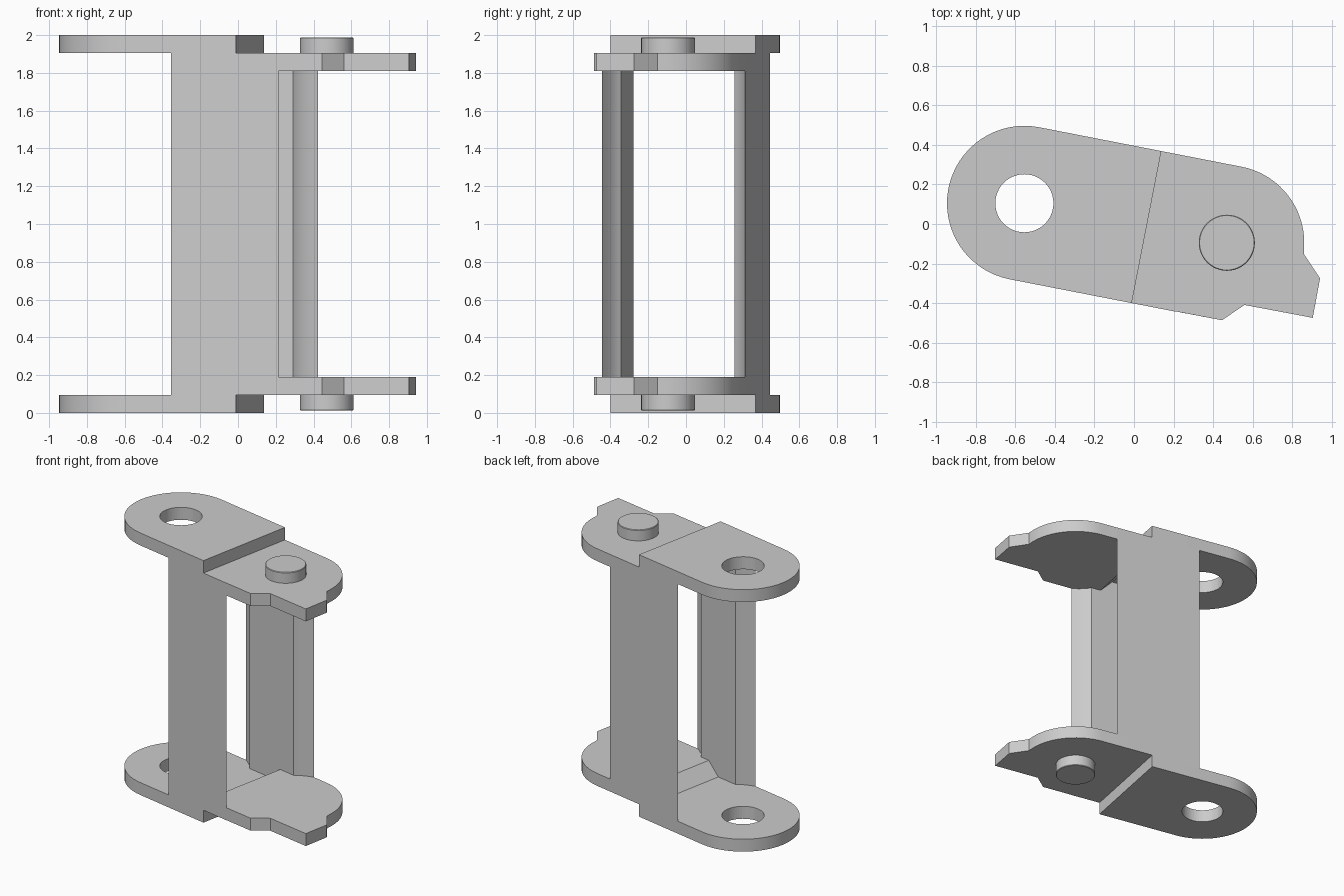
import bpy, bmesh
from math import sin, cos, radians, pi
from mathutils import Vector

if "Cube" in bpy.data.objects:
    bpy.data.objects.remove(bpy.data.objects["Cube"])

EYE = Vector((-0.555, 0.105))           # hole centre
PIN = Vector((0.47, -0.095))            # pin centre
U = (PIN - EYE).normalized()            # along the link
V = Vector((-U.y, U.x))                 # across the link
R = 0.392                               # plate end radius
parts = []


def at(u, v):
    return EYE + U * u + V * v


def arc(c, r, a0, a1, n):
    return [c + Vector((cos(a), sin(a))) * r
            for a in (radians(a0 + (a1 - a0) * i / n) for i in range(n + 1))]


def prism(name, low, z0, z1, high=None):
    """Solid between a lower outline and an (optionally different) upper outline."""
    high = high or low
    bm = bmesh.new()
    a = [bm.verts.new((p.x, p.y, z0)) for p in low]
    b = [bm.verts.new((p.x, p.y, z1)) for p in high]
    bm.faces.new(a)
    bm.faces.new(b)
    for i in range(len(a)):
        j = (i + 1) % len(a)
        bm.faces.new((a[i], a[j], b[j], b[i]))
    bmesh.ops.recalc_face_normals(bm, faces=bm.faces)
    me = bpy.data.meshes.new(name)
    bm.to_mesh(me)
    bm.free()
    ob = bpy.data.objects.new(name, me)
    bpy.context.collection.objects.link(ob)
    parts.append(ob)
    return ob


# Cutter for the hole through both outer plates
bore = prism("bore_cutter", arc(EYE, 0.147, 0, 352.5, 47), -0.1, 2.1)
parts.remove(bore)
bore.hide_render = True
bore.hide_viewport = True
bore.display_type = 'WIRE'

# Outlines
tilt = -11.04
eye_outline = [at(0.63, -R), at(0.63, R)] + arc(EYE, R, 90 + tilt, 270 + tilt, 32)


def hook_outline(start):
    """Pin-end plate with the small tooth at its front corner."""
    tooth = [Vector(p) for p in ((0.445, -0.487), (0.56, -0.41), (0.905, -0.475),
                                 (0.942, -0.275), (0.86, -0.152))]
    return [at(start, -R)] + tooth + arc(PIN, R, -4, 90 + tilt, 18) + [at(start, R)]


# Plates and pin heads, repeated at bottom and top
for label, z, s in (("lower", 0.0, 1), ("upper", 2.0, -1)):
    eye = prism(label + "_outer_plate", eye_outline, z, z + s * 0.095)
    cut = eye.modifiers.new("hole", 'BOOLEAN')
    cut.object = bore
    cut.solver = 'EXACT'
    prism(label + "_inner_plate", hook_outline(0.57), z + s * 0.095, z + s * 0.19,
          hook_outline(0.665))
    head = prism(label + "_pin_head", arc(PIN, 0.142, 0, 352.5, 47),
                 z + s * 0.012, z + s * 0.11)
    bev = head.modifiers.new("edge", 'BEVEL')
    bev.width = 0.004
    bev.segments = 1


# Side walls with concave ends that clear the neighbouring rollers
def wall(name, side, u0, u1):
    vo, t, d = R, 0.08, 0.12
    left, right = [], []
    for i in range(7):
        f = i / 6
        e = d * (f + 0.12 * sin(pi * f))
        v = side * (vo - t * f)
        left.append(at(u0 + e, v))
        right.append(at(u1 - e, v))
    prism(name, left + right[::-1], 0.095, 1.905)


wall("front_wall", -1, 0.28, 0.86)
wall("back_wall", 1, 0.24, 0.92)

# Smooth the round edges, keep corners sharp
bpy.ops.object.select_all(action='DESELECT')
for ob in parts:
    ob.select_set(True)
bpy.context.view_layer.objects.active = parts[0]
bpy.ops.object.shade_smooth_by_angle(angle=radians(30))
